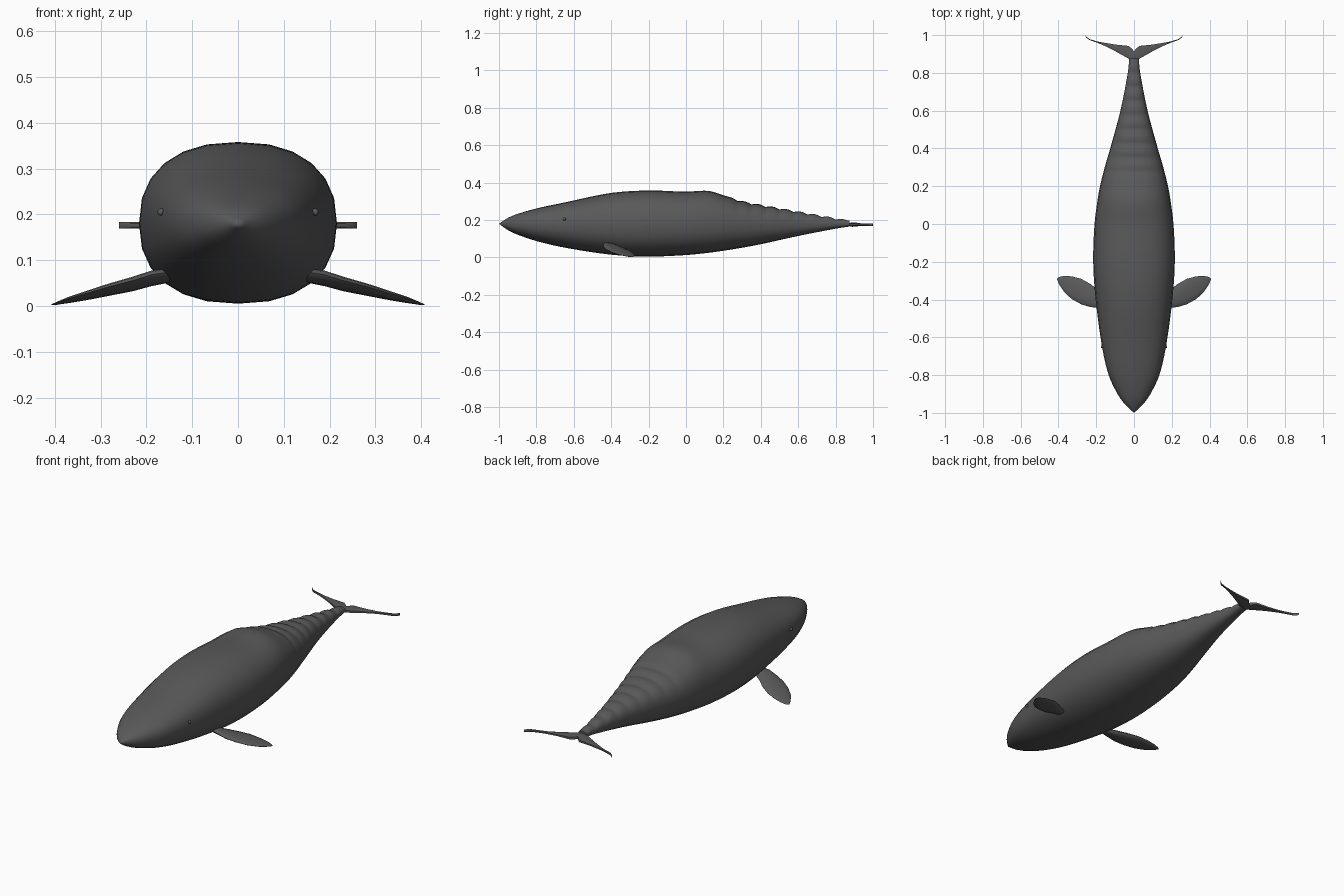
import bpy
import bmesh
from math import sin, cos, pi, copysign
from mathutils import Vector

if "Cube" in bpy.data.objects:
    bpy.data.objects.remove(bpy.data.objects["Cube"], do_unlink=True)

# Single skin colour
skin = bpy.data.materials.new("dark grey skin")
skin.use_nodes = True
skin.diffuse_color = (0.1, 0.1, 0.1, 1)
skin.node_tree.nodes["Principled BSDF"].inputs["Base Color"].default_value = skin.diffuse_color

MID = 0.18  # height of the widest line and the tail
SIDES = 24


def finish(bm, name, angle):
    bmesh.ops.recalc_face_normals(bm, faces=bm.faces)
    mesh = bpy.data.meshes.new(name)
    bm.to_mesh(mesh)
    bm.free()
    mesh.materials.append(skin)
    obj = bpy.data.objects.new(name, mesh)
    bpy.context.collection.objects.link(obj)
    bpy.ops.object.select_all(action="DESELECT")
    obj.select_set(True)
    bpy.context.view_layer.objects.active = obj
    bpy.ops.object.shade_smooth_by_angle(angle=angle)
    return obj


def loft(name, rings, angle=pi / 3):
    """Skin a list of equal-length point rings and cap both ends."""
    bm = bmesh.new()
    loops = [[bm.verts.new(p) for p in ring] for ring in rings]
    count = len(loops[0])
    for a, b in zip(loops, loops[1:]):
        for i in range(count):
            j = (i + 1) % count
            bm.faces.new((a[i], a[j], b[j], b[i]))
    bm.faces.new(loops[0])
    bm.faces.new(loops[-1])
    bmesh.ops.remove_doubles(bm, verts=bm.verts, dist=0.00005)
    return finish(bm, name, angle)


def sample(table, y):
    """Smoothly interpolate the columns of a station table."""
    k = max(i for i in range(len(table) - 1) if table[i][0] <= y + 1e-9)
    p1, p2 = table[k], table[k + 1]
    p0, p3 = table[max(k - 1, 0)], table[min(k + 2, len(table) - 1)]
    h = p2[0] - p1[0]
    t = (y - p1[0]) / h
    out = []
    for c in range(1, len(p1)):
        m1 = (p2[c] - p0[c]) / (p2[0] - p0[0]) * h
        m2 = (p3[c] - p1[c]) / (p3[0] - p1[0]) * h
        out.append((2*t**3 - 3*t*t + 1) * p1[c] + (t**3 - 2*t*t + t) * m1
                   + (3*t*t - 2*t**3) * p2[c] + (t**3 - t*t) * m2)
    return out


# Body stations: y, half width, top, bottom
stations = [
    (-1, 0, MID, MID), (-.95, .052, .213, .145), (-.9, .087, .233, .122),
    (-.8, .134, .262, .088), (-.65, .169, .294, .053), (-.4, .203, .345, .015),
    (-.2, .216, .358, .005), (0, .209, .352, .013), (.12, .194, .356, .025),
    (.2, .18, .333, .036), (.3, .155, .3, .052), (.4, .126, .28, .071),
    (.6, .072, .244, .115), (.8, .033, .208, .154), (.885, .024, .195, .167),
]


def body_ring(y):
    width, top, bottom = sample(stations, y)
    # Knuckle ridges along the back of the tail stock
    ridge = 0
    if .2 < y < .86:
        ridge = .009 * (abs(sin(pi * (y - .2) / .075)) - .6) * min(1, (y - .2) / .08)
    ring = []
    for i in range(SIDES):
        a = 2 * pi * i / SIDES
        c, s = cos(a), sin(a)
        x = width * copysign(abs(c) ** .86, c)
        height = top - MID + ridge if s > 0 else MID - bottom
        ring.append((x, y, MID + height * copysign(abs(s) ** .86, s)))
    return ring


levels = [-1, -.985, -.97] + [-.95 + .025 * i for i in range(46)]
levels += [.2 + .0125 * i for i in range(55)]
loft("body", [body_ring(y) for y in levels])


# Flipper sections: x, leading y, trailing y, centre z, half thickness
flipper = [
    (.15, -.44, -.375, .067, .014), (.19, -.443, -.35, .06, .015),
    (.23, -.44, -.318, .048, .014), (.28, -.425, -.29, .036, .012),
    (.33, -.397, -.277, .023, .009), (.37, -.36, -.275, .013, .006),
    (.395, -.322, -.28, .006, .003), (.407, -.295, -.288, .003, .0008),
]


def blade_ring(side, x, lead, trail, z, half):
    points = []
    for i in range(12):
        a = 2 * pi * i / 12
        along = cos(a)
        tilt = -.008 * along * half / .015
        points.append((side * x, (lead + trail) / 2 + along * (trail - lead) / 2,
                       z + tilt + half * sin(a)))
    return points


# Fluke outline: x, leading y, trailing y
fluke = [
    (0, .865, .915), (.015, .868, .932), (.03, .876, .943), (.1, .915, .95),
    (.16, .945, .96), (.2, .962, .968), (.235, .974, .979),
    (.25, .985, .99), (.26, .998, 1),
]


def fluke_ring(side, x, lead, trail):
    half = .007 + .005 * max(0, 1 - x / .1)
    edge = half * .55
    mid = (lead + trail) / 2
    z = MID - .004
    return [(side * x, lead, z - edge), (side * x, mid, z - half),
            (side * x, trail, z - edge), (side * x, trail, z + edge),
            (side * x, mid, z + half), (side * x, lead, z + edge)]


def eye(side, name):
    bm = bmesh.new()
    bmesh.ops.create_uvsphere(bm, u_segments=12, v_segments=8, radius=.008)
    bmesh.ops.translate(bm, verts=bm.verts, vec=Vector((side * .168, -.65, .205)))
    finish(bm, name, pi / 3)


for side, label in ((1, "left"), (-1, "right")):
    loft(label + "_flipper", [blade_ring(side, *row) for row in flipper])
    loft(label + "_fluke", [fluke_ring(side, *row) for row in fluke], pi / 6)
    eye(side, label + "_eye")
